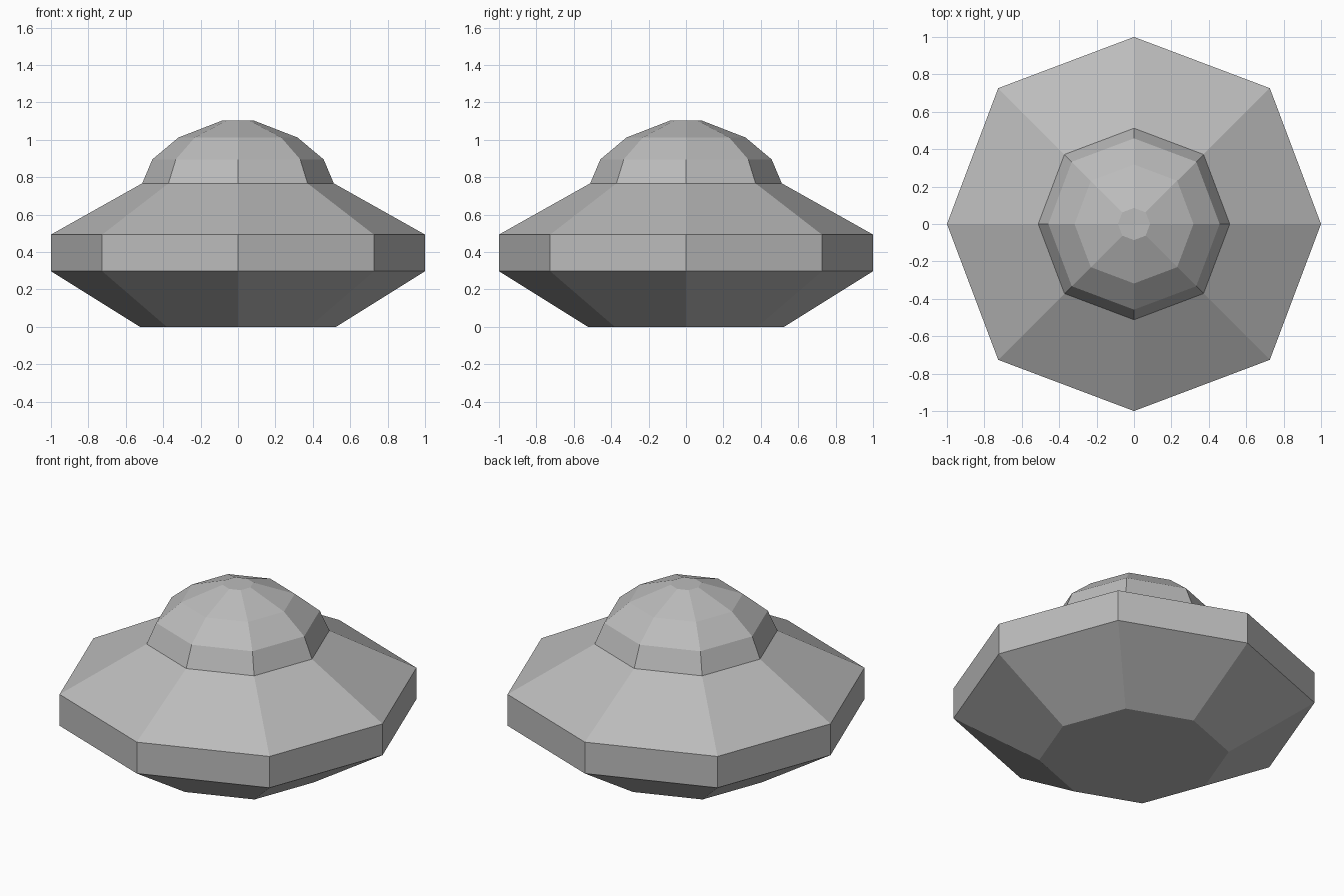
import bpy, bmesh, math

cube = bpy.data.objects.get("Cube")
if cube:
    bpy.data.objects.remove(cube, do_unlink=True)

SIDES = 8
DIAGONAL = 1.027  # corners between the axes sit slightly further out

grey = bpy.data.materials.new("hull_grey")
grey.use_nodes = True
colour = (0.5, 0.5, 0.5, 1)
grey.diffuse_color = colour
grey.node_tree.nodes["Principled BSDF"].inputs["Base Color"].default_value = colour


def ring(bm, radius, z):
    verts = []
    for i in range(SIDES):
        a = math.tau * i / SIDES
        r = radius * (DIAGONAL if i % 2 else 1)
        verts.append(bm.verts.new((r * math.cos(a), r * math.sin(a), z)))
    return verts


def faceted_part(name, profile, cap_bottom=False, cap_top=False):
    """Stack octagonal rings from (radius, height) pairs and skin them."""
    bm = bmesh.new()
    rings = [ring(bm, r, z) for r, z in profile]
    for low, high in zip(rings, rings[1:]):
        for i in range(SIDES):
            j = (i + 1) % SIDES
            bm.faces.new((low[i], low[j], high[j], high[i]))
    if cap_bottom:
        bm.faces.new(rings[0][::-1])
    if cap_top:
        bm.faces.new(rings[-1])
    mesh = bpy.data.meshes.new(name)
    bm.to_mesh(mesh)
    bm.free()
    mesh.materials.append(grey)
    obj = bpy.data.objects.new(name, mesh)
    bpy.context.collection.objects.link(obj)
    return obj


# Saucer body: flat base, flared underside, upright rim, sloping top
faceted_part("saucer_body",
             [(0.525, 0), (1, 0.297), (1, 0.493), (0.512, 0.767)],
             cap_bottom=True)

# Cabin dome with a small flat top
faceted_part("cabin_dome",
             [(0.512, 0.767), (0.458, 0.895), (0.318, 1.012), (0.086, 1.102)],
             cap_top=True)
